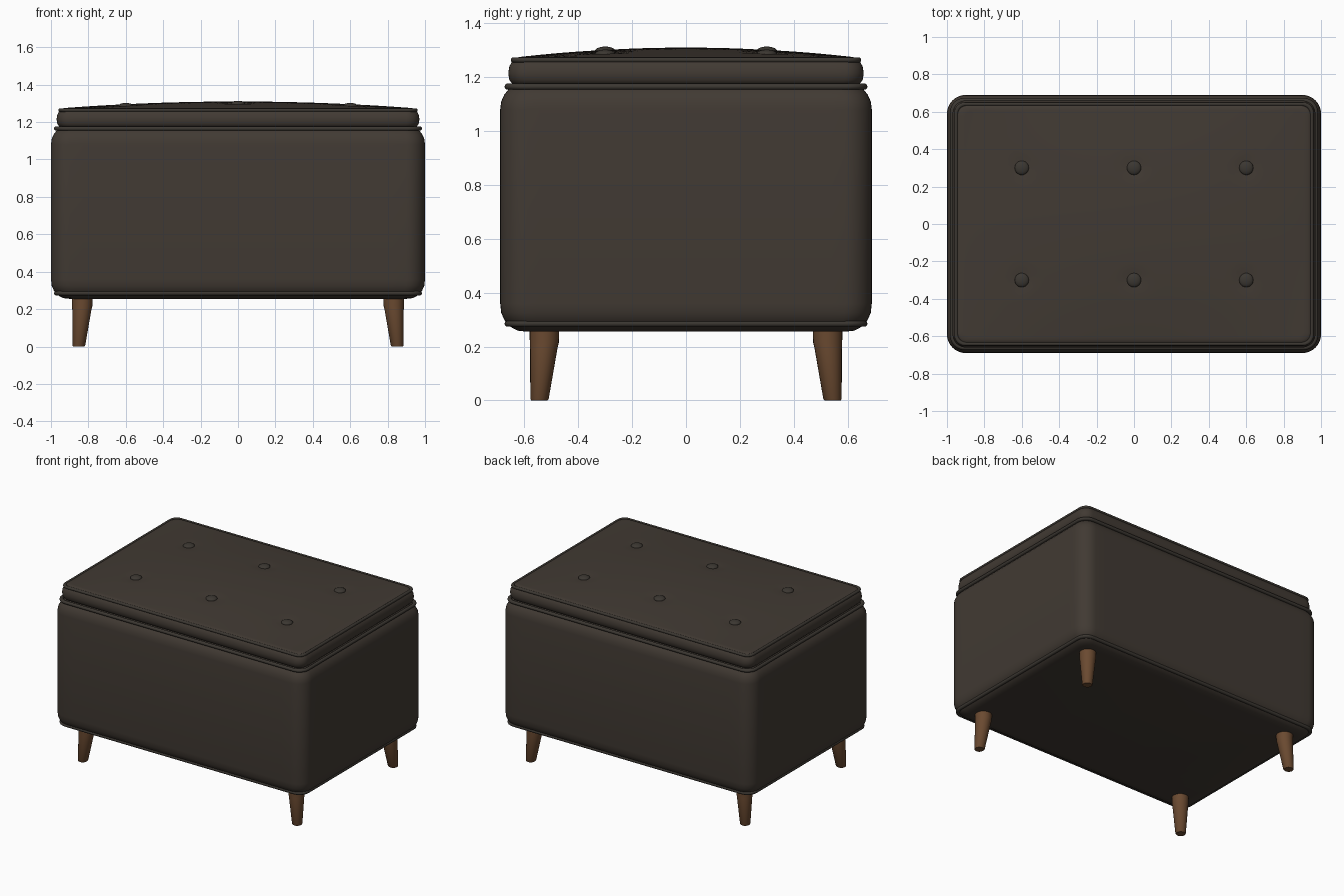
import bpy, bmesh, math
from mathutils import Vector, Matrix

if "Cube" in bpy.data.objects:
    bpy.data.objects.remove(bpy.data.objects["Cube"])


def material(name, rgb):
    m = bpy.data.materials.new(name)
    m.diffuse_color = (*rgb, 1)
    m.use_nodes = True
    m.node_tree.nodes["Principled BSDF"].inputs["Base Color"].default_value = m.diffuse_color
    return m


LEATHER = material("dark brown leather", (0.053, 0.042, 0.033))
TRIM = material("dark trim", (0.044, 0.038, 0.031))
WOOD = material("walnut wood", (0.145, 0.068, 0.030))

BUTTONS = [(x, y) for x in (-0.6, 0, 0.6) for y in (-0.3, 0.3)]


def finish(name, bm, mat, angle=40):
    bmesh.ops.recalc_face_normals(bm, faces=bm.faces)
    me = bpy.data.meshes.new(name)
    bm.to_mesh(me)
    bm.free()
    me.materials.append(mat)
    ob = bpy.data.objects.new(name, me)
    bpy.context.collection.objects.link(ob)
    bpy.ops.object.select_all(action='DESELECT')
    ob.select_set(True)
    bpy.context.view_layer.objects.active = ob
    bpy.ops.object.shade_smooth_by_angle(angle=math.radians(angle))
    return ob


def rounded_rect(hx, hy, r, arc=8, edge=24):
    """Outline of a rounded rectangle with evenly divided straight edges."""
    pts = []
    for k, (sx, sy) in enumerate(((1, 1), (-1, 1), (-1, -1), (1, -1))):
        c = Vector((sx * (hx - r), sy * (hy - r)))
        for i in range(arc + 1):
            a = math.pi / 2 * (k + i / arc)
            pts.append(c + r * Vector((math.cos(a), math.sin(a))))
    out, n = [], arc + 1
    for k in range(4):
        out += pts[k * n:(k + 1) * n]
        a, b = pts[(k + 1) * n - 1], pts[(k + 1) * n % len(pts)]
        out += [a.lerp(b, i / edge) for i in range(1, edge)]
    return out


def loft(bm, rings, closed=False):
    """Bridge rings of points; cap both ends unless closed."""
    vs = [[bm.verts.new(p) for p in ring] for ring in rings]
    n = len(vs[0])
    for j in range(len(vs) if closed else len(vs) - 1):
        a, b = vs[j], vs[(j + 1) % len(vs)]
        for i in range(n):
            bm.faces.new((a[i], a[(i + 1) % n], b[(i + 1) % n], b[i]))
    if not closed:
        bm.faces.new(vs[0][::-1])
        bm.faces.new(vs[-1])


def ring(hx, hy, r, inset, z):
    return [(p.x, p.y, z) for p in rounded_rect(hx - inset, hy - inset, max(r - inset * 0.6, 0.015))]


def piping(name, hx, hy, r, z, thick=0.012):
    bm = bmesh.new()
    angles = [math.tau * i / 10 for i in range(10)]
    loft(bm, [ring(hx, hy, r, -thick * math.cos(a), z + thick * math.sin(a)) for a in angles], True)
    finish(name, bm, TRIM, 60)


# Upholstered box
bm = bmesh.new()
profile = [(.10, .255), (.065, .259), (.035, .275), (.015, .30), (.004, .325), (0, .36),
           (0, 1.08), (.004, 1.11), (.015, 1.135), (.035, 1.16), (.065, 1.175), (.12, 1.18)]
loft(bm, [ring(1.0, 0.69, 0.10, i, z) for i, z in profile])
finish("storage_box", bm, LEATHER)


# Crowned, button-tufted lid
def crown(x, y):
    z = 1.275 + 0.035 * max(0, 1 - (x / 0.93) ** 2) * max(0, 1 - (y / 0.62) ** 2)
    for bx, by in BUTTONS:
        z -= 0.008 * math.exp(-((x - bx) ** 2 + (y - by) ** 2) / 0.05 ** 2)
    return z


bm = bmesh.new()
profile = [(.04, 1.165), (.015, 1.175), (.004, 1.19), (0, 1.215), (.004, 1.24), (.015, 1.26), (.028, 1.27)]
rings = [ring(0.97, 0.66, 0.07, i, z) for i, z in profile]
outline = rounded_rect(0.93, 0.62, 0.04)
for k in range(40):
    s = 1 - k / 40
    rings.append([(p.x * s, p.y * s, crown(p.x * s, p.y * s)) for p in outline])
loft(bm, rings)
finish("lid_cushion", bm, LEATHER)

# Piping around the seams
piping("bottom_piping", 0.972, 0.662, 0.07, 0.285)
piping("box_top_piping", 0.972, 0.662, 0.07, 1.165)
piping("lid_top_piping", 0.951, 0.641, 0.05, 1.264, 0.010)

# Tufting buttons
for n, (x, y) in enumerate(BUTTONS):
    bm = bmesh.new()
    bmesh.ops.create_uvsphere(bm, u_segments=24, v_segments=12, radius=0.038,
                              matrix=Matrix.Translation((x, y, crown(x, y) + 0.004)) @ Matrix.Diagonal((1, 1, 0.42, 1)))
    finish(f"button_{n + 1}", bm, TRIM)

# Tapered legs, leaning slightly outwards
for sx, sy, name in ((-1, -1, "front_left_leg"), (1, -1, "front_right_leg"),
                     (-1, 1, "back_left_leg"), (1, 1, "back_right_leg")):
    bm = bmesh.new()
    rings = []
    for z, r, lean in ((0, .030, .019), (.005, .034, .018), (.195, .051, .002), (.215, .054, 0), (.265, .055, 0)):
        c = (sx * (0.833 + lean), sy * (0.526 + lean))
        rings.append([(c[0] + r * math.cos(math.tau * i / 24), c[1] + r * math.sin(math.tau * i / 24), z)
                      for i in range(24)])
    loft(bm, rings)
    finish(name, bm, WOOD)
